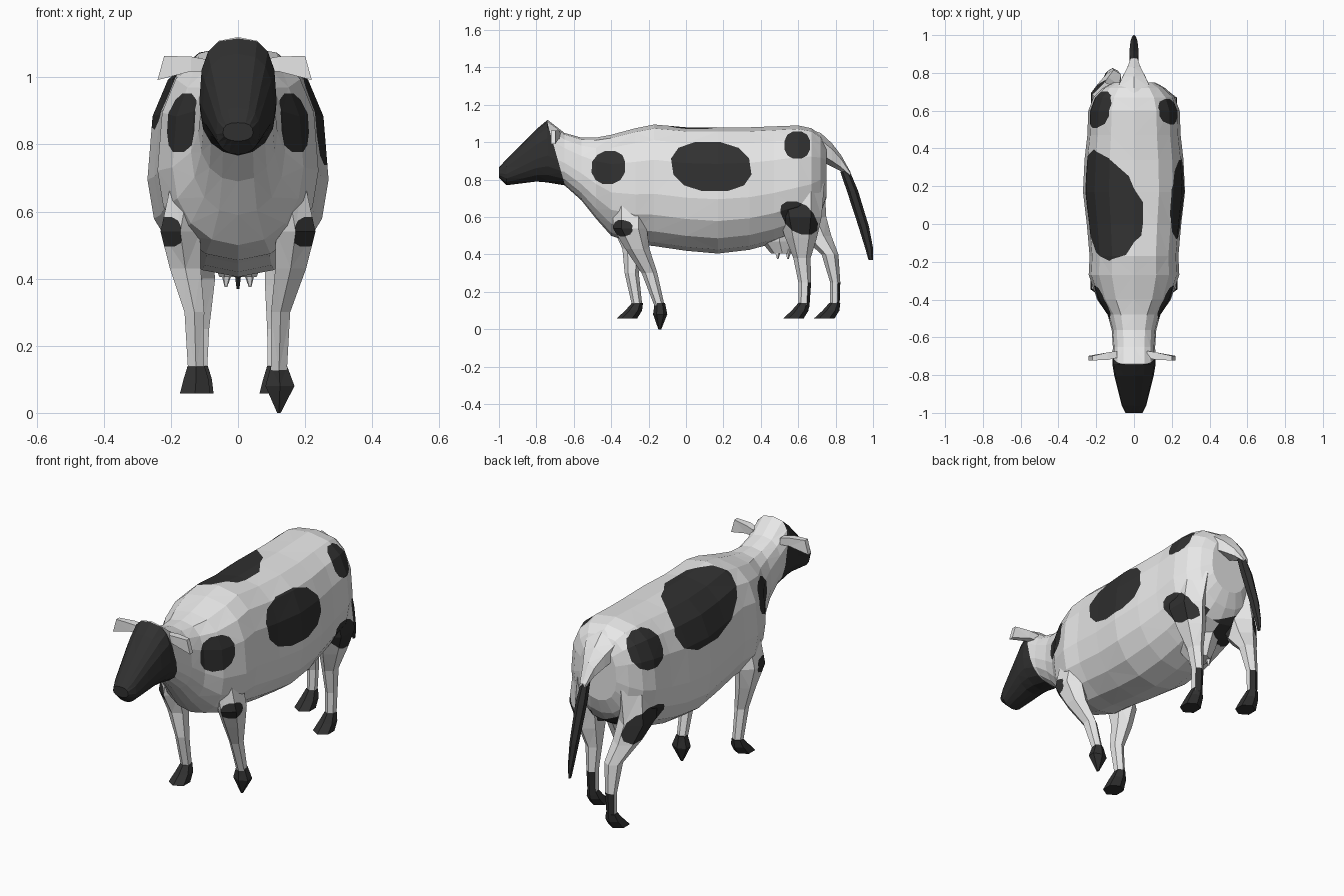
import bpy, bmesh, math
from mathutils import Vector

cube = bpy.data.objects.get("Cube")
if cube:
    bpy.data.objects.remove(cube)


def material(name, value):
    mat = bpy.data.materials.new(name)
    mat.use_nodes = True
    colour = (value, value, value, 1)
    mat.diffuse_color = colour
    mat.node_tree.nodes["Principled BSDF"].inputs["Base Color"].default_value = colour
    return mat


MATS = [material("white_hide", 0.8), material("black_hide", 0.03)]


def loft(rings):
    """Skin a list of closed rings with flat triangles and cap both ends."""
    bm = bmesh.new()
    loops = [[bm.verts.new(p) for p in ring] for ring in rings]
    n = len(loops[0])
    for a, b in zip(loops, loops[1:]):
        for i in range(n):
            j = (i + 1) % n
            bm.faces.new((a[i], a[j], b[j], b[i]))
    bm.faces.new(loops[0])
    bm.faces.new(loops[-1])
    bmesh.ops.recalc_face_normals(bm, faces=bm.faces)
    bmesh.ops.triangulate(bm, faces=bm.faces)
    bm.normal_update()
    return bm


def finish(name, bm, dark=False):
    if dark:
        for f in bm.faces:
            f.material_index = 1
    mesh = bpy.data.meshes.new(name)
    bm.to_mesh(mesh)
    bm.free()
    for mat in MATS:
        mesh.materials.append(mat)
    obj = bpy.data.objects.new(name, mesh)
    bpy.context.collection.objects.link(obj)


def soft(v, power):
    return math.copysign(abs(v) ** power, v)


def slices(stations, sides, power=0.74, waist=0.43):
    """Upright sections, squarer above the waist and round below: y, top, bottom, half width."""
    rings = []
    for y, top, bottom, width in stations:
        mid = bottom + waist * (top - bottom)
        ring = []
        for i in range(sides):
            t = math.tau * i / sides
            c, s = math.cos(t), math.sin(t)
            if c > 0:
                ring.append((width * soft(s, power), y, mid + c ** power * (top - mid)))
            else:
                ring.append((width * soft(s, .95), y, mid + soft(c, .95) * (mid - bottom)))
        rings.append(ring)
    return rings


def levels(stations, sides=6):
    """Horizontal sections: x, y, z, x radius, y radius."""
    return [[(x + rx * math.sin(math.tau * i / sides), y + ry * math.cos(math.tau * i / sides), z)
             for i in range(sides)] for x, y, z, rx, ry in stations]


def cut_spot(bm, centre, normal, ru, rv, shear=0.0, sides=12):
    """Cut a rounded outline into the faces turned towards normal, and darken it."""
    c, n = Vector(centre), Vector(normal).normalized()
    u = Vector((0, 1, 0)) - n * n.y
    u.normalize()
    v = n.cross(u)
    if v.z < 0:
        v = -v
    pts = []
    for i in range(sides):
        t = math.tau * (i + 0.5) / sides
        b = rv * soft(math.sin(t), 0.85)
        pts.append(c + u * (ru * soft(math.cos(t), 0.85) + shear * b) + v * b)
    planes = []
    for p, q in zip(pts, pts[1:] + pts[:1]):
        out = (q - p).cross(n).normalized()
        if out.dot(p - c) < 0:
            out = -out
        planes.append((p, out))

    def near():
        return [f for f in bm.faces if f.normal.dot(n) > 0.25
                and (f.calc_center_median() - c).length < max(ru, rv) + 0.2]

    for p, out in planes:
        faces = near()
        edges = {e for f in faces for e in f.edges}
        verts = {w for f in faces for w in f.verts}
        bmesh.ops.bisect_plane(bm, geom=faces + list(edges) + list(verts), plane_co=p, plane_no=out)
        bm.normal_update()
    for f in near():
        m = f.calc_center_median()
        if all((m - p).dot(out) < 0 for p, out in planes):
            f.material_index = 1


def limb_spots(bm):
    """Neck, shoulder and thigh spots, which run across the body and the legs."""
    for s in (1, -1):
        cut_spot(bm, (s * .16, -.41, .865), (s * .87, -.48, 0), .1, .09)
        cut_spot(bm, (s * .19, -.33, .54), (s * .75, -.66, 0), .06, .045)
    cut_spot(bm, (.2, .605, .595), (1, 0, 0), .09, .09, -.45)
    cut_spot(bm, (-.19, .635, .585), (-.9, .45, 0), .125, .085, -.5)


# Body, neck and head in one skin
body = loft(slices([
    (-1.0, .865, .81, .045), (-.96, .91, .77, .065), (-.88, .99, .78, .085),
    (-.8, 1.07, .79, .105), (-.74, 1.12, .785, .115), (-.65, 1.05, .77, .112),
    (-.56, 1.025, .69, .118), (-.48, 1.025, .59, .14), (-.4, 1.04, .5, .195),
    (-.27, 1.075, .455, .24), (-.17, 1.095, .445, .235), (0, 1.08, .42, .25),
    (.17, 1.08, .405, .27), (.34, 1.08, .425, .262), (.47, 1.085, .46, .247),
    (.6, 1.09, .51, .242), (.67, 1.075, .55, .215), (.72, 1.04, .62, .165),
    (.75, .99, .7, .11)], 16))

# Dark face mask
brow, forward = Vector((0, -.74, 1.1)), Vector((0, -.32, -.09))
bmesh.ops.bisect_plane(body, geom=body.verts[:] + body.edges[:] + body.faces[:],
                       plane_co=brow, plane_no=forward)
for f in body.faces:
    if (f.calc_center_median() - brow).dot(forward) > 0:
        f.material_index = 1

# Spots on the hide
limb_spots(body)
cut_spot(body, (.25, .135, .87), (1, 0, 0), .215, .135, -.15)
cut_spot(body, (-.15, .1, .995), (-.8, 0, .6), .28, .185, -.4)
cut_spot(body, (.22, .595, .985), (1, 0, 0), .07, .075)
cut_spot(body, (-.21, .605, .97), (-1, 0, .1), .1, .1)
finish("body", body)

# Legs, each taken mid stride
legs = {
    "left_front": [(.14, -.3, .72, .06, .09), (.172, -.3, .54, .068, .09), (.157, -.26, .43, .053, .065),
                   (.127, -.195, .3, .033, .042), (.122, -.14, .12, .027, .027)],
    "right_front": [(-.14, -.3, .72, .06, .09), (-.172, -.3, .54, .068, .09), (-.157, -.285, .43, .053, .055),
                    (-.13, -.29, .3, .034, .038), (-.125, -.26, .12, .027, .027)],
    "left_hind": [(.13, .6, .78, .085, .14), (.155, .61, .6, .085, .115), (.135, .615, .49, .065, .085),
                  (.115, .62, .38, .04, .046), (.112, .635, .25, .029, .034), (.112, .63, .12, .027, .03)],
    "right_hind": [(-.13, .6, .78, .085, .14), (-.155, .635, .6, .085, .115), (-.137, .695, .5, .068, .082),
                   (-.108, .77, .4, .046, .045), (-.112, .798, .25, .03, .027), (-.115, .795, .12, .026, .026)],
}
for name, path in legs.items():
    leg = loft(levels(path))
    if "hind" in name:
        for f in leg.faces:
            if f.normal.y > .3 and f.calc_center_median().z < .25:
                f.material_index = 1
    limb_spots(leg)
    finish(name + "_leg", leg)

    # Hooves: the left front one points down, the others step on their toes
    x, y = path[-1][:2]
    if name == "left_front":
        hoof = [(x, y, .14, .028, .028), (x + .003, y + .002, .08, .05, .038), (x, y, 0, .006, .008)]
    else:
        hoof = [(x, y, .14, .029, .03), (x, y - .02, .1, .043, .045), (x - .003, y - .056, .058, .052, .055)]
    finish(name + "_hoof", loft(levels(hoof)), dark=True)

# Ears fan outwards
for name, s in (("left_ear", 1), ("right_ear", -1)):
    rings = [[(s * (x + lean * b) - .01, y + dy * a, z + dz * b)
              for a, b in ((-1, -1), (1, -1), (1, 1), (-1, 1))]
             for x, y, z, dy, dz, lean in ((.08, -.69, 1.035, .018, .018, 0), (.13, -.7, 1.04, .02, .022, 0),
                                           (.22, -.71, 1.028, .012, .036, -.01))]
    finish(name, loft(rings))

# Tail root and dark switch
finish("tail", loft(slices([(.64, 1.075, .95, .11), (.72, 1.05, .9, .1), (.78, .995, .87, .07),
                            (.83, .93, .845, .04), (.88, .84, .815, .02)], 6, 1, .5)))
finish("tail_switch", loft(levels([(0, .85, .845, .02, .026), (0, .89, .74, .029, .03),
                                   (0, .95, .55, .022, .028), (0, .98, .43, .013, .021),
                                   (0, .988, .37, .005, .012)])), dark=True)

# Udder and teats
finish("udder", loft(levels([(0, .5, .56, .1, .14), (0, .5, .47, .085, .1), (0, .515, .405, .055, .06)], 8)))
for side, s in (("left", 1), ("right", -1)):
    for end, y in (("front", .49), ("rear", .545)):
        finish(f"{side}_{end}_teat", loft(levels([(s * .033, y, .43, .022, .022),
                                                  (s * .036, y, .375, .004, .004)], 5)))
